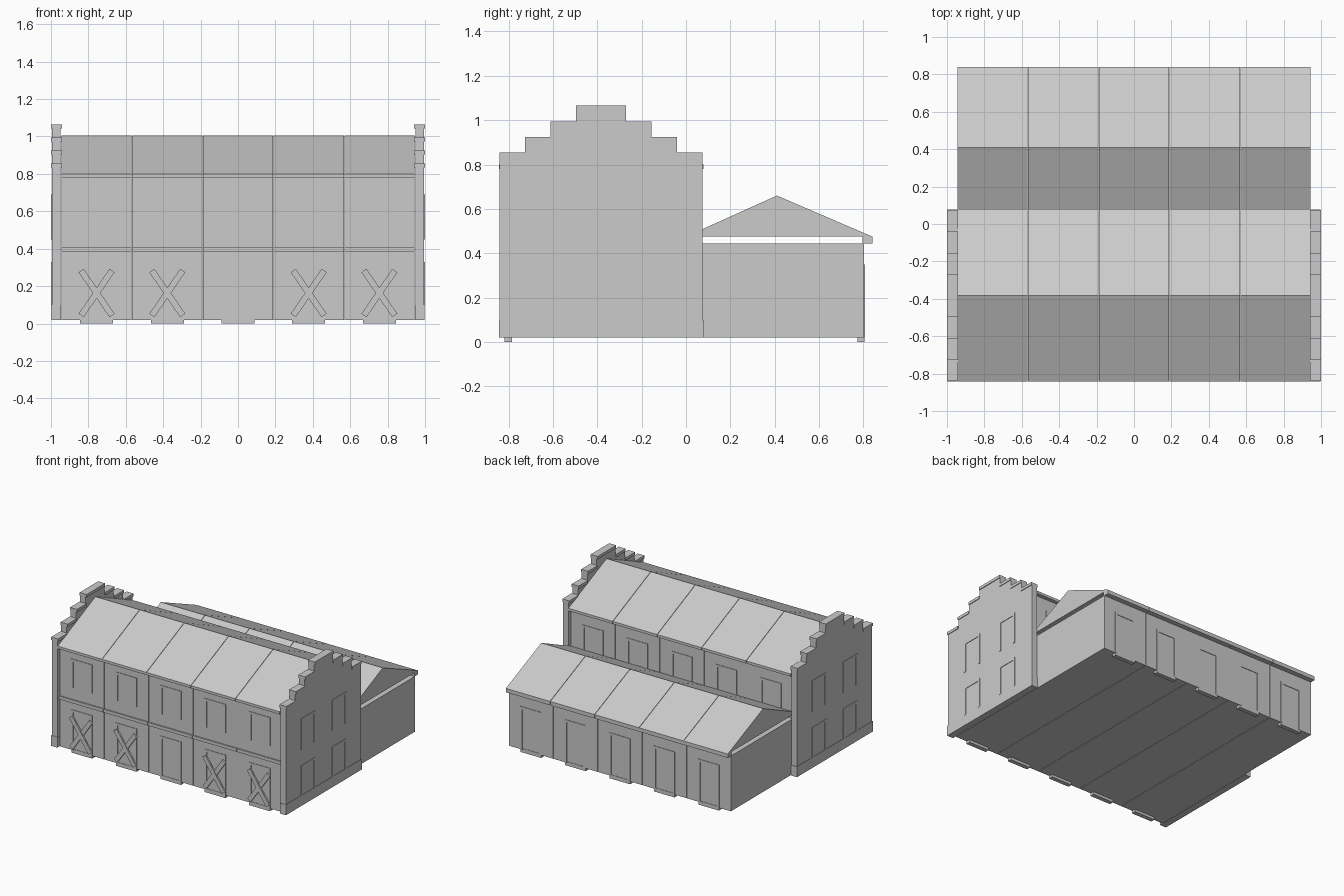
import bpy
import bmesh
from mathutils import Matrix
from math import atan2, hypot

cube = bpy.data.objects.get("Cube")
if cube:
    bpy.data.objects.remove(cube, do_unlink=True)

GREY = (0.6, 0.6, 0.6, 1)
mat = bpy.data.materials.new("plain_grey")
mat.use_nodes = True
mat.diffuse_color = GREY
mat.node_tree.nodes["Principled BSDF"].inputs["Base Color"].default_value = GREY


def finish(name, bm):
    bmesh.ops.recalc_face_normals(bm, faces=bm.faces)
    mesh = bpy.data.meshes.new(name)
    bm.to_mesh(mesh)
    bm.free()
    mesh.materials.append(mat)
    obj = bpy.data.objects.new(name, mesh)
    bpy.context.collection.objects.link(obj)
    return obj


def add_box(bm, x, y, z):
    """Box from (low, high) ranges."""
    size = [r[1] - r[0] for r in (x, y, z)]
    mid = [(r[0] + r[1]) / 2 for r in (x, y, z)]
    bmesh.ops.create_cube(bm, size=1, matrix=Matrix.Translation(mid) @ Matrix.Diagonal((*size, 1)))


def boxes(name, ranges):
    bm = bmesh.new()
    for r in ranges:
        add_box(bm, *r)
    return finish(name, bm)


def prism(name, profile, x0, x1):
    """Extrude a (y, z) outline along x."""
    bm = bmesh.new()
    face = bm.faces.new([bm.verts.new((x0, y, z)) for y, z in profile])
    out = bmesh.ops.extrude_face_region(bm, geom=[face])
    verts = [v for v in out["geom"] if isinstance(v, bmesh.types.BMVert)]
    bmesh.ops.translate(bm, verts=verts, vec=(x1 - x0, 0, 0))
    return finish(name, bm)


def frame(c, half, z0, z1, wall, out, along_x=True):
    """Thin surround and lintel standing just proud of a wall."""
    t, depth = 0.018, tuple(sorted((wall, wall + out)))
    parts = [((c - half, c - half + t), (z0, z1)),
             ((c + half - t, c + half), (z0, z1)),
             ((c - half, c + half), (z1 - t, z1))]
    return [(h, depth, z) if along_x else (depth, h, z) for h, z in parts]


BAY = 0.378
BASE = 0.02
MID = -0.383
FRONT, HALL_BACK, REAR = -0.815, 0.05, 0.802

# Bays of the hall and the rear wing, each a separate module
for i in range(5):
    c = (i - 2) * BAY
    x = (c - BAY / 2 + 0.0015, c + BAY / 2 - 0.0015)
    tag = f"_{i + 1}"
    boxes("hall_bay" + tag, [(x, (FRONT, HALL_BACK), (BASE, 0.79))])
    boxes("floor_ledge" + tag, [(x, (FRONT - 0.01, FRONT), (0.385, 0.41))])
    prism("hall_roof" + tag, [(-0.842, 0.78), (-0.842, 0.80), (MID, 1.005),
                              (0.08, 0.80), (0.08, 0.78)], *x)
    boxes("rear_bay" + tag, [(x, (HALL_BACK, REAR), (BASE, 0.445))])
    prism("rear_roof" + tag, [(0.05, 0.475), (0.05, 0.498), (0.41, 0.66),
                              (0.84, 0.475)], *x)
    boxes("rear_gutter" + tag, [(x, (0.795, 0.84), (0.445, 0.475))])

    # Door sills and thin opening surrounds
    sill = (c - 0.088, c + 0.088)
    boxes("door_sills" + tag, [(sill, (FRONT - 0.003, FRONT + 0.03), (0, 0.03)),
                               (sill, (REAR - 0.03, REAR + 0.003), (0, 0.03))])
    boxes("opening_frames" + tag,
          frame(c, 0.09, BASE, 0.33, FRONT, -0.004)
          + frame(c, 0.09, 0.5, 0.72, FRONT, -0.004)
          + frame(c, 0.09, 0.46, 0.69, HALL_BACK, 0.004)
          + frame(c, 0.09, BASE, 0.35, REAR, 0.004))

    # Crossed planks over the outer doors
    if i != 2:
        bm = bmesh.new()
        dx, dz = 0.165, 0.24
        for s in (-1, 1):
            m = (Matrix.Translation((c, FRONT - 0.012 - 0.003 * s, 0.163))
                 @ Matrix.Rotation(atan2(dz, dx) * s, 4, 'Y')
                 @ Matrix.Diagonal((hypot(dx, dz), 0.012, 0.033, 1)))
            bmesh.ops.create_cube(bm, size=1, matrix=m)
        finish("crossed_planks" + tag, bm)

# Stepped end walls with copings
STEPS = [(0.457, 0.855), (0.343, 0.925), (0.228, 0.995), (0.113, 1.065)]
for side, name in ((-1, "right"), (1, "left")):
    def span(a, b):
        return tuple(sorted((side * a, side * b)))

    outline = []
    for half, z in STEPS:
        outline += [(MID + half, outline[-1][1] if outline else BASE), (MID + half, z)]
    outline += [(2 * MID - y, z) for y, z in reversed(outline)]
    prism("end_wall_" + name, outline, *span(0.948, 0.995))
    caps = []
    for k, (half, z) in enumerate(STEPS):
        inner = STEPS[k + 1][0] if k < 3 else 0
        for s in (-1, 1):
            y = tuple(sorted((MID + s * half, MID + s * inner)))
            caps.append((span(0.941, 1.0), y, (z - 0.022, z)))
    boxes("copings_" + name, caps)
    boxes("end_plinth_" + name, [(span(0.946, 0.998), (-0.843, 0.078), (BASE, 0.1))])
    boxes("end_window_frames_" + name,
          [r for y in (MID - 0.19, MID + 0.19) for z in ((0.1, 0.33), (0.45, 0.69))
           for r in frame(y, 0.085, *z, side * 0.995, side * 0.004, False)])
